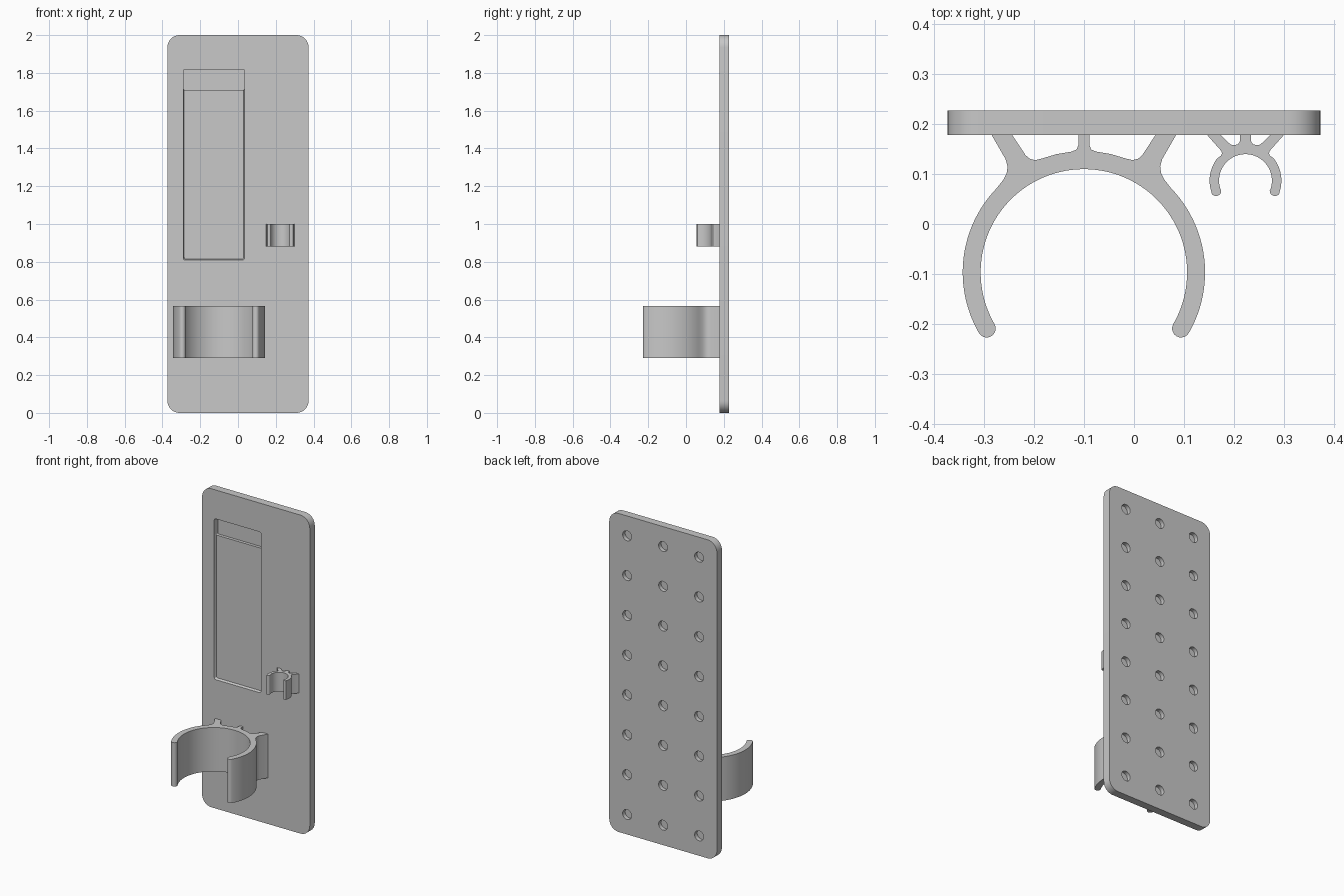
import bpy
import bmesh
from math import sin, cos, pi, radians

cube = bpy.data.objects.get("Cube")
if cube:
    bpy.data.objects.remove(cube, do_unlink=True)

grey = bpy.data.materials.new("light grey")
grey.use_nodes = True
grey.diffuse_color = (0.58, 0.58, 0.58, 1)
grey.node_tree.nodes["Principled BSDF"].inputs["Base Color"].default_value = grey.diffuse_color

FRONT, BACK = 0.178, 0.2275


def loft(name, lower, upper):
    """Closed solid between two matching outlines of 3D points."""
    bm = bmesh.new()
    a = [bm.verts.new(p) for p in lower]
    b = [bm.verts.new(p) for p in upper]
    bm.faces.new(a)
    bm.faces.new(b)
    for i in range(len(a)):
        j = (i + 1) % len(a)
        bm.faces.new((a[i], a[j], b[j], b[i]))
    bmesh.ops.recalc_face_normals(bm, faces=bm.faces)
    mesh = bpy.data.meshes.new(name)
    bm.to_mesh(mesh)
    bm.free()
    mesh.materials.append(grey)
    obj = bpy.data.objects.new(name, mesh)
    bpy.context.collection.objects.link(obj)
    return obj


def rounded(x0, x1, z0, z1, r, y, steps=8):
    """Rounded rectangle in the plane of the plate."""
    pts = []
    corners = ((x1 - r, z1 - r), (x0 + r, z1 - r), (x0 + r, z0 + r), (x1 - r, z0 + r))
    for k, (cx, cz) in enumerate(corners):
        for i in range(steps + 1):
            t = (k + i / steps) * pi / 2
            pts.append((cx + r * cos(t), y, cz + r * sin(t)))
    return pts


def smooth(obj):
    bpy.ops.object.select_all(action='DESELECT')
    obj.select_set(True)
    bpy.context.view_layer.objects.active = obj
    bpy.ops.object.shade_smooth_by_angle(angle=radians(30))


def cut(target, cutter):
    mod = target.modifiers.new("cut", 'BOOLEAN')
    mod.operation = 'DIFFERENCE'
    mod.solver = 'EXACT'
    mod.object = cutter
    bpy.ops.object.select_all(action='DESELECT')
    target.select_set(True)
    bpy.context.view_layer.objects.active = target
    bpy.ops.object.modifier_apply(modifier=mod.name)
    bpy.data.objects.remove(cutter, do_unlink=True)


# Back plate
plate = loft("back_plate",
             rounded(-0.374, 0.374, 0, 2, 0.065, FRONT),
             rounded(-0.374, 0.374, 0, 2, 0.065, BACK))

# Shallow pocket with sloped walls, and a deeper recess at its top
cut(plate, loft("pocket_cutter",
                rounded(-0.293, 0.038, 0.805, 1.822, 0.012, FRONT - 0.01, 3),
                rounded(-0.285, 0.03, 0.815, 1.814, 0.008, FRONT + 0.015, 3)))
cut(plate, loft("recess_cutter",
                rounded(-0.288, 0.034, 1.71, 1.818, 0.006, FRONT - 0.01, 3),
                rounded(-0.288, 0.034, 1.71, 1.818, 0.006, FRONT + 0.034, 3)))

# Blind round holes in the back
bm = bmesh.new()
for col in range(3):
    for row in range(8):
        ends = []
        for y in (BACK - 0.025, BACK + 0.02):
            ends.append([bm.verts.new(((col - 1) * 0.25 + 0.031 * cos(i * pi / 12), y,
                                       0.125 + row * 0.25 + 0.031 * sin(i * pi / 12)))
                         for i in range(24)])
            bm.faces.new(ends[-1])
        for i in range(24):
            j = (i + 1) % 24
            bm.faces.new((ends[0][i], ends[0][j], ends[1][j], ends[1][i]))
bmesh.ops.recalc_face_normals(bm, faces=bm.faces)
mesh = bpy.data.meshes.new("hole_cutter")
bm.to_mesh(mesh)
bm.free()
mesh.materials.append(grey)
holes = bpy.data.objects.new("hole_cutter", mesh)
bpy.context.collection.objects.link(holes)
cut(plate, holes)
smooth(plate)


def clip(name, cx, cy, inner, outer, tip, tip_angle, join_angle, legs, z0, z1):
    """Open ring on two splayed legs and a middle stem, mirrored about its centre."""
    end = radians(180 + tip_angle)
    mid = (inner + outer) / 2
    half = []
    for i in range(37):
        t = pi / 2 + (end - pi / 2) * i / 36
        half.append((inner * cos(t), cy + inner * sin(t)))
    for i in range(1, 10):
        p = pi * i / 10
        along, side = tip * sin(p), mid - tip * cos(p)
        half.append((side * cos(end) - along * sin(end),
                     cy + side * sin(end) + along * cos(end)))
    for i in range(25):
        t = end + (radians(join_angle) - end) * i / 24
        half.append((outer * cos(t), cy + outer * sin(t)))
    half += legs
    outline = half + [(-x, y) for x, y in reversed(half[1:])]
    obj = loft(name, [(cx + x, y, z0) for x, y in outline],
               [(cx + x, y, z1) for x, y in outline])
    smooth(obj)


SINK = FRONT + 0.004
# Large clip
clip("large_clip", -0.1005, -0.097, 0.207, 0.243, 0.018, 30, 136,
     [(-0.162, 0.088), (-0.155, 0.101), (-0.153, 0.115), (-0.157, 0.13),
      (-0.187, SINK), (-0.146, SINK), (-0.117, 0.138), (-0.109, 0.131),
      (-0.098, 0.128), (-0.085, 0.131), (-0.055, 0.14), (-0.025, 0.145),
      (-0.015, 0.149), (-0.011, 0.158), (-0.011, SINK)], 0.29, 0.565)
# Small clip
clip("small_clip", 0.2235, 0.087, 0.053, 0.072, 0.0105, 19, 142,
     [(-0.049, 0.137), (-0.047, 0.142), (-0.049, 0.147),
      (-0.08, SINK), (-0.053, SINK), (-0.034, 0.163), (-0.029, 0.159),
      (-0.022, 0.158), (-0.015, 0.16), (-0.011, 0.166), (-0.011, SINK)], 0.88, 1.0)
